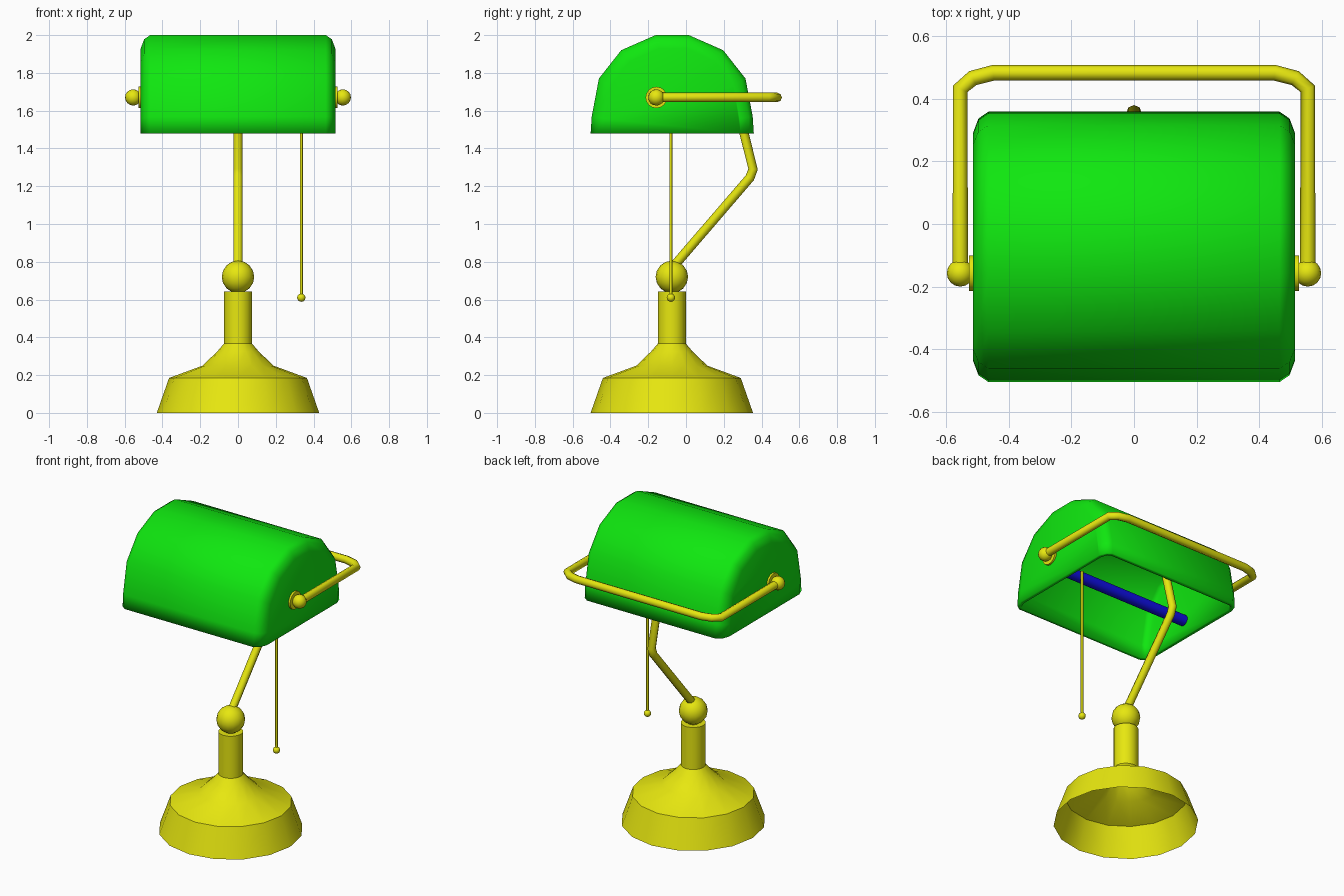
import bpy, bmesh, math
from mathutils import Vector

if "Cube" in bpy.data.objects:
    bpy.data.objects.remove(bpy.data.objects["Cube"])


def material(name, rgb):
    m = bpy.data.materials.new(name)
    m.diffuse_color = (*rgb, 1)
    m.use_nodes = True
    m.node_tree.nodes["Principled BSDF"].inputs["Base Color"].default_value = m.diffuse_color
    return m


BRASS = material("brass", (0.8, 0.8, 0.005))
GREEN = material("green_glass", (0.005, 0.8, 0.005))
BLUE = material("blue_bulb", (0.005, 0.005, 0.8))
CY = -0.075  # y of the lamp's main axis


def finish(ob, mat, angle=40):
    ob.data.materials.clear()
    ob.data.materials.append(mat)
    bpy.ops.object.select_all(action='DESELECT')
    ob.select_set(True)
    bpy.context.view_layer.objects.active = ob
    bpy.ops.object.shade_smooth_by_angle(angle=math.radians(angle))
    return ob


def from_bmesh(name, bm, mat, angle=40):
    bmesh.ops.recalc_face_normals(bm, faces=bm.faces)
    me = bpy.data.meshes.new(name)
    bm.to_mesh(me)
    bm.free()
    ob = bpy.data.objects.new(name, me)
    bpy.context.collection.objects.link(ob)
    return finish(ob, mat, angle)


def lathe(name, profile, mat, sides=16):
    bm = bmesh.new()
    rings = [[bm.verts.new((r * math.cos(2 * math.pi * i / sides),
                            CY + r * math.sin(2 * math.pi * i / sides), z))
              for i in range(sides)] for r, z in profile]
    for a, b in zip(rings, rings[1:]):
        for i in range(sides):
            j = (i + 1) % sides
            bm.faces.new((a[i], a[j], b[j], b[i]))
    bm.faces.new(rings[-1])
    return from_bmesh(name, bm, mat)


def ball(name, loc, r, mat, seg=16, rings=8):
    bpy.ops.mesh.primitive_uv_sphere_add(segments=seg, ring_count=rings, radius=r, location=loc)
    ob = bpy.context.object
    ob.name = name
    return finish(ob, mat, 60)


def rod_x(name, loc, r, length, mat):
    bpy.ops.mesh.primitive_cylinder_add(vertices=16, radius=r, depth=length, location=loc,
                                        rotation=(0, math.pi / 2, 0))
    ob = bpy.context.object
    ob.name = name
    return finish(ob, mat)


def tube(name, points, r, mat):
    cu = bpy.data.curves.new(name, 'CURVE')
    cu.dimensions = '3D'
    cu.bevel_depth = r
    cu.bevel_resolution = 2
    cu.use_fill_caps = True
    sp = cu.splines.new('POLY')
    sp.points.add(len(points) - 1)
    for p, co in zip(sp.points, points):
        p.co = (*co, 1)
    ob = bpy.data.objects.new(name, cu)
    bpy.context.collection.objects.link(ob)
    bpy.ops.object.select_all(action='DESELECT')
    ob.select_set(True)
    bpy.context.view_layer.objects.active = ob
    bpy.ops.object.convert(target='MESH')
    ob = bpy.context.object
    ob.name = name
    return finish(ob, mat, 50)


# Hollow bell base with neck
lathe("base", [(0.43, 0), (0.365, 0.185), (0.188, 0.25), (0.11, 0.325),
               (0.074, 0.367), (0.074, 0.642)], BRASS)

# Ball joint and bent arm
ball("joint_ball", (0, CY, 0.72), 0.086, BRASS, 16, 8)
tube("arm", [(0, -0.075, 0.765), (0, 0.338, 1.245), (0, 0.355, 1.29), (0, 0.215, 1.85)],
     0.025, BRASS)

# Shade: arched profile lofted along x with rounded ends, open underneath
half = [(0.432, 1.48), (0.426, 1.57), (0.388, 1.77), (0.27, 1.92), (0.088, 2.0)]
profile = [(-w, z) for w, z in half] + [(w, z) for w, z in reversed(half)]
ends = [(0.515, 0.07), (0.497, 0.022), (0.465, 0.0)]
sections = [(-x, d) for x, d in ends] + [(x, d) for x, d in reversed(ends)]
bm = bmesh.new()
rows = []
for x, d in sections:
    sy, sz = 1 - d / 0.432, 1 - d / 0.52
    rows.append([bm.verts.new((x, CY + 0.002 + y * sy, 1.48 + (z - 1.48) * sz))
                 for y, z in profile])
for a, b in zip(rows, rows[1:]):
    for i in range(len(profile) - 1):
        bm.faces.new((a[i], a[i + 1], b[i + 1], b[i]))
bm.faces.new(rows[0])
bm.faces.new(rows[-1])
# orient outward so the thickness goes inside
bmesh.ops.recalc_face_normals(bm, faces=bm.faces)
top = max(bm.faces, key=lambda f: f.calc_center_median().z)
flip = top.normal.z < 0
shade = from_bmesh("shade", bm, GREEN, 50)
if flip:
    shade.data.flip_normals()
solid = shade.modifiers.new("thickness", 'SOLIDIFY')
solid.thickness = 0.025
solid.offset = -1

# Tube bulb inside the shade
rod_x("bulb", (0, -0.12, 1.585), 0.035, 0.97, BLUE)

# Pivots on both ends of the shade
PY, PZ = -0.157, 1.67
for s, side in ((-1, "left"), (1, "right")):
    rod_x(side + "_pivot_disc", (s * 0.515, PY, PZ), 0.057, 0.024, BRASS)
    ball(side + "_pivot_knob", (s * 0.555, PY, PZ), 0.043, BRASS)

# Rail bent around the back of the shade
right = [(0.555, PY), (0.555, 0.432), (0.515, 0.466), (0.45, 0.483)]
path = [(x, y, PZ) for x, y in right] + [(-x, y, PZ) for x, y in reversed(right)]
tube("rail", path, 0.025, BRASS)

# Pull chain with a bead
tube("pull_chain", [(0.335, -0.08, 1.6), (0.335, -0.08, 0.61)], 0.008, BRASS)
ball("chain_bead", (0.335, -0.08, 0.61), 0.022, BRASS, 12, 8)
